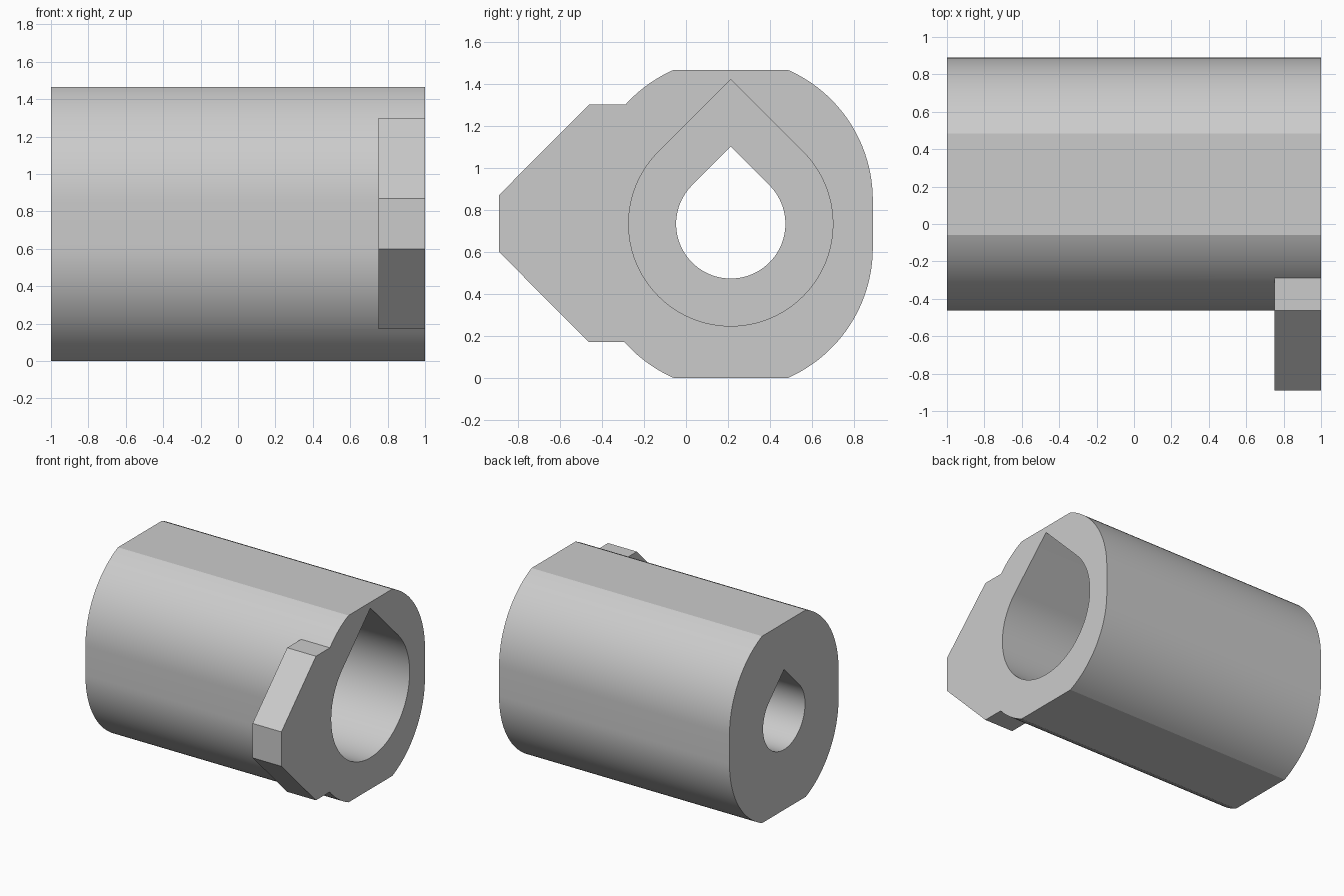
import bpy
import bmesh
from math import sin, cos, asin, pi, radians

cube = bpy.data.objects.get("Cube")
if cube:
    bpy.data.objects.remove(cube)

CY, CZ = 0.213, 0.733      # axis of the sleeve
RADIUS, OFFSET = 0.676, 0.114
HALF_HEIGHT = 0.733

grey = bpy.data.materials.new("plain grey")
grey.use_nodes = True
grey.diffuse_color = (0.6, 0.6, 0.6, 1)
grey.node_tree.nodes["Principled BSDF"].inputs["Base Color"].default_value = (0.6, 0.6, 0.6, 1)


def arc(y, z, r, start, end, steps):
    angles = [start + (end - start) * i / steps for i in range(steps + 1)]
    return [(y + r * cos(a), z + r * sin(a)) for a in angles]


def prism(name, profile, x0, x1):
    """Extrude a (y, z) profile along x."""
    bm = bmesh.new()
    face = bm.faces.new([bm.verts.new((x0, y, z)) for y, z in profile])
    side = bmesh.ops.extrude_face_region(bm, geom=[face])["geom"]
    verts = [v for v in side if isinstance(v, bmesh.types.BMVert)]
    bmesh.ops.translate(bm, verts=verts, vec=(x1 - x0, 0, 0))
    bmesh.ops.recalc_face_normals(bm, faces=bm.faces)
    mesh = bpy.data.meshes.new(name)
    bm.to_mesh(mesh)
    bm.free()
    mesh.materials.append(grey)
    obj = bpy.data.objects.new(name, mesh)
    bpy.context.collection.objects.link(obj)
    return obj


def teardrop(r):
    """Round hole with a pointed roof."""
    return arc(CY, CZ, r, radians(45), radians(-225), 72) + [(CY, CZ + r * 2 ** 0.5)]


def combine(target, tool, operation):
    mod = target.modifiers.new(operation.lower(), 'BOOLEAN')
    mod.operation, mod.solver, mod.object = operation, 'EXACT', tool
    bpy.context.view_layer.objects.active = target
    bpy.ops.object.modifier_apply(modifier=mod.name)
    bpy.data.objects.remove(tool)


# Sleeve: rounded sides, flat top and bottom
top = asin((HALF_HEIGHT - OFFSET) / RADIUS)
outline = (arc(CY, CZ + OFFSET, RADIUS, 0, top, 24)
           + arc(CY, CZ + OFFSET, RADIUS, pi - top, pi, 24)
           + arc(CY, CZ - OFFSET, RADIUS, pi, pi + top, 24)
           + arc(CY, CZ - OFFSET, RADIUS, -top, 0, 24))
sleeve = prism("sleeve", outline, -1, 1)

# Angular locating tab at one end
upper = [(-0.2, 1.3), (-0.462, 1.3), (-0.89, 0.87)]
tab = upper + [(y, 2 * CZ + 0.004 - z) for y, z in reversed(upper)]
combine(sleeve, prism("tab", tab, 0.75, 1), 'UNION')

# Stepped teardrop bore
combine(sleeve, prism("wide_bore", teardrop(0.486), -0.5, 1.1), 'DIFFERENCE')
combine(sleeve, prism("narrow_bore", teardrop(0.26), -1.1, 0), 'DIFFERENCE')

# Smooth the curved walls, keep the edges crisp
bpy.ops.object.select_all(action='DESELECT')
sleeve.select_set(True)
bpy.context.view_layer.objects.active = sleeve
bpy.ops.object.shade_smooth_by_angle(angle=radians(15))
